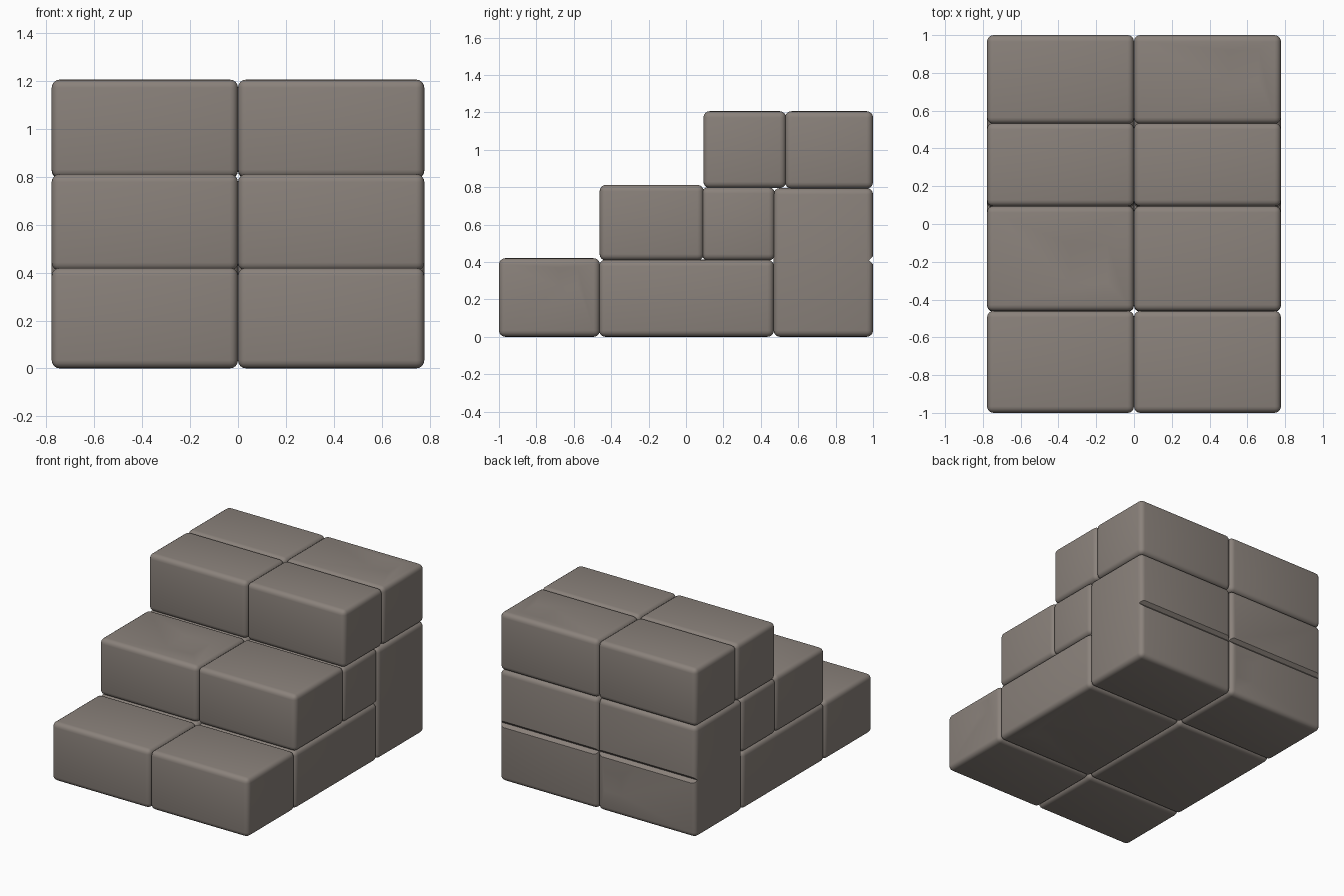
import bpy, bmesh
from mathutils import Vector

if "Cube" in bpy.data.objects:
    bpy.data.objects.remove(bpy.data.objects["Cube"])

stone = bpy.data.materials.new("warm grey stone")
stone.diffuse_color = (0.255, 0.222, 0.198, 1)
stone.use_nodes = True
stone.node_tree.nodes["Principled BSDF"].inputs["Base Color"].default_value = stone.diffuse_color
HALF = 0.778   # half of the stair width


def dent(bm, normal, spot, size, depth):
    """Inset a small patch on the big flat face and push its middle inwards."""
    n, spot = Vector(normal), Vector(spot)
    face = max((f for f in bm.faces if f.normal.dot(n) > 0.99), key=lambda f: f.calc_area())
    base = face.calc_center_median()
    spot -= n * (spot - base).dot(n)
    bmesh.ops.inset_individual(bm, faces=[face], thickness=0.005)
    mid = face.calc_center_median()
    ext = [max(abs((v.co - mid)[i]) for v in face.verts) for i in range(3)]
    for v in face.verts:
        d = v.co - mid
        v.co = spot + Vector([d[i] / ext[i] * size if ext[i] > 1e-4 else 0 for i in range(3)])
    hub = bmesh.ops.poke(bm, faces=[face])["verts"][0]
    hub.co -= n * depth


def block(name, x0, x1, y0, y1, z0, z1, dents=()):
    """Stone block with rounded edges and optional chips."""
    bm = bmesh.new()
    bmesh.ops.create_cube(bm, size=1)
    for v in bm.verts:
        v.co = Vector(((x0, x1)[v.co.x > 0], (y0, y1)[v.co.y > 0], (z0, z1)[v.co.z > 0]))
    bmesh.ops.bevel(bm, geom=bm.edges[:], offset=0.034, segments=4, profile=0.5, affect='EDGES')
    bm.normal_update()
    for d in dents:
        dent(bm, *d)
    me = bpy.data.meshes.new(name)
    bm.to_mesh(me)
    bm.free()
    me.materials.append(stone)
    ob = bpy.data.objects.new(name, me)
    bpy.context.collection.objects.link(ob)
    bpy.ops.object.select_all(action='DESELECT')
    ob.select_set(True)
    bpy.context.view_layer.objects.active = ob
    bpy.ops.object.shade_smooth_by_angle(angle=0.6)
    return ob


# name: y range, z range
rows = {
    "lower_step": (-1.0, -0.46, 0.0, 0.42),
    "lower_core": (-0.465, 0.47, 0.0, 0.412),
    "middle_step": (-0.462, 0.095, 0.408, 0.812),
    "middle_core": (0.085, 0.475, 0.408, 0.8),
    "back_pillar": (0.468, 1.0, 0.0, 0.795),
    "upper_step": (0.093, 0.535, 0.795, 1.206),
    "upper_back": (0.53, 1.0, 0.792, 1.206),
}

# chips: face direction, place, half size, depth
chips = {
    "middle_step_left": [((0, 0, 1), (-0.24, -0.21, 0), 0.10, 0.025)],
    "upper_back_right": [((0, 0, 1), (0.58, 0.84, 0), 0.08, 0.015)],
    "lower_step_right": [((1, 0, 0), (0, -0.63, 0.32), 0.05, 0.012)],
    "back_pillar_left": [((0, 1, 0), (-0.12, 0, 0.22), 0.07, 0.012)],
    "lower_core_right": [((0, 0, -1), (0.6, -0.2, 0), 0.06, 0.012)],
}

# thin wedge that cuts the horizontal joint across the back
bpy.ops.mesh.primitive_cube_add(size=0.034, location=(0, 1.002, 0.41), rotation=(0.7854, 0, 0))
cutter = bpy.context.object
cutter.name = "back_joint_cutter"
cutter.scale.x = 60
cutter.hide_render = True
cutter.hide_viewport = False
cutter.display_type = 'WIRE'

for row, span in rows.items():
    for side, x0, x1 in (("left", -HALF, 0.0), ("right", 0.0, HALF)):
        name = f"{row}_{side}"
        ob = block(name, x0, x1, *span, chips.get(name, ()))
        if row == "back_pillar":
            mod = ob.modifiers.new("back joint", 'BOOLEAN')
            mod.operation = 'DIFFERENCE'
            mod.object = cutter
            mod.solver = 'EXACT'
            bpy.context.view_layer.objects.active = ob
            bpy.ops.object.modifier_apply(modifier=mod.name)

bpy.data.objects.remove(cutter)
